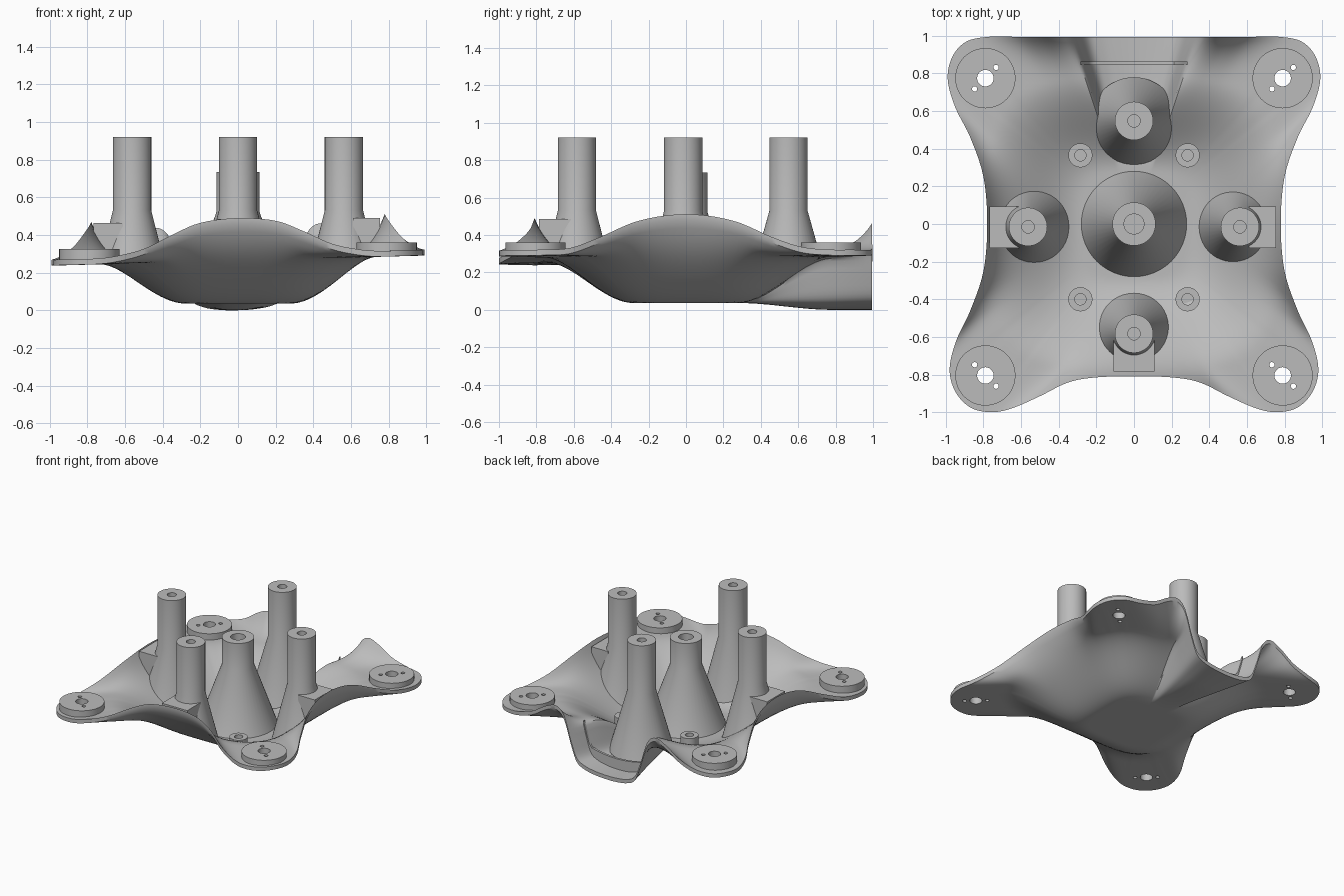
import bpy, bmesh, math
from mathutils import Vector

if "Cube" in bpy.data.objects:
    bpy.data.objects.remove(bpy.data.objects["Cube"])

GREY = bpy.data.materials.new("plain_grey")
GREY.use_nodes = True
GREY.diffuse_color = (0.5, 0.5, 0.5, 1)
GREY.node_tree.nodes["Principled BSDF"].inputs["Base Color"].default_value = (0.5, 0.5, 0.5, 1)

parts = []
SEG = 48
FLOOR = 0.066
SHELF = 0.295
THICK = 0.03
RINGS = 40


def loft(name, rings, cap_start=False, cap_end=False):
    """Join equal rings of points into one skin."""
    bm = bmesh.new()
    loops = [[bm.verts.new(p) for p in ring] for ring in rings]
    n = len(loops[0])
    for a, b in zip(loops, loops[1:]):
        for i in range(n):
            j = (i + 1) % n
            bm.faces.new((a[i], a[j], b[j], b[i]))
    if cap_start:
        bm.faces.new(loops[0][::-1])
    if cap_end:
        bm.faces.new(loops[-1])
    bmesh.ops.recalc_face_normals(bm, faces=bm.faces)
    mesh = bpy.data.meshes.new(name)
    bm.to_mesh(mesh)
    bm.free()
    mesh.materials.append(GREY)
    obj = bpy.data.objects.new(name, mesh)
    bpy.context.collection.objects.link(obj)
    parts.append(obj)
    return obj


def circle(x, y, r, z):
    return [(x + r * math.cos(math.tau * i / SEG), y + r * math.sin(math.tau * i / SEG), z)
            for i in range(SEG)]


# Rim of the tray: half outline from front middle to back middle
half = [(0, -.81, .49), (.2, -.815, .47), (.35, -.842, .41), (.5, -.915, .34), (.65, -.98, .305),
        (.76, -1, .295), (.87, -.975, .295), (.95, -.89, .295), (.98, -.77, .295),
        (.945, -.62, .305), (.87, -.46, .365), (.8, -.25, .455), (.78, 0, .49), (.8, .25, .455),
        (.87, .46, .365), (.95, .62, .31), (.99, .77, .295), (.965, .89, .295), (.89, .97, .295),
        (.77, .995, .305), (.64, .995, .345), (.52, .995, .42), (.43, .995, .45), (.36, .995, .39),
        (.3, .995, .21), (.25, .995, .09), (.18, .995, .05), (.09, .995, .034), (0, .995, .03)]
ctrl = [Vector(p) for p in half] + [Vector((-x, y, z)) for x, y, z in half[-2:0:-1]]
rim = []
for i in range(len(ctrl)):
    a, b, c, d = (ctrl[(i + k) % len(ctrl)] for k in (-1, 0, 1, 2))
    for step in range(5):
        t = step / 5
        rim.append((b * 2 + (c - a) * t + (a * 2 - b * 5 + c * 4 - d) * t ** 2
                    + (b * 3 - a - c * 3 + d) * t ** 3) / 2)
N = len(rim)
angles = [math.atan2(p.y, p.x) for p in rim]


def bowl_z(x, y, s, rim_z):
    """Squarish bowl rising to a shelf, with a lip that flicks up near the rim."""
    d = (x ** 4 + y ** 4) ** .25
    t = min(1, max(0, (d - .28) / .5))
    rise = t * t * (3 - 2 * t)
    shelf = min(SHELF, rim_z)
    return FLOOR + (shelf - FLOOR + .027 * x) * rise + (rim_z - shelf) * s ** 10


def height(x, y):
    """Top surface of the tray."""
    ang = math.atan2(y, x)
    for i in range(N):
        j = (i + 1) % N
        span = (angles[j] - angles[i]) % math.tau
        off = (ang - angles[i]) % math.tau
        if off <= span:
            p = rim[i].lerp(rim[j], off / span)
            return bowl_z(x, y, min(1, math.hypot(x, y) / p.xy.length), p.z)
    return FLOOR


# Curved tray shell: upper skin outwards, then under skin back inwards
def skin(drop):
    return [[(p.x * s, p.y * s, bowl_z(p.x * s, p.y * s, s, p.z) - drop) for p in rim]
            for s in (k / RINGS for k in range(1, RINGS + 1))]


tray = loft("tray_shell", skin(0) + skin(THICK)[::-1], True, True)


def pillar(name, x, y, r, top, neck, base_r, hole, depth):
    """Hollow-topped post whose flared foot meets the tray."""
    foot = []
    for i in range(SEG):
        c, s = math.cos(math.tau * i / SEG), math.sin(math.tau * i / SEG)
        for k in range(51):
            t = k / 50
            q = r + (base_r - r) * t
            px, py, z = x + q * c, y + q * s, neck + (FLOOR - neck) * t
            if z < height(px, py) - .01:
                break
        foot.append((px, py, z))
    loft(name, [foot, circle(x, y, r, neck), circle(x, y, r, top),
                circle(x, y, hole, top), circle(x, y, hole, top - depth)], cap_end=True)


pillar("centre_pillar", 0, 0, .115, .735, .52, .28, .053, .2)
pillar("front_pillar", 0, -.583, .102, .92, .53, .22, .033, .2)
pillar("back_pillar", 0, .548, .102, .92, .53, .232, .033, .2)
pillar("left_pillar", .563, -.015, .102, .92, .53, .22, .033, .2)
pillar("right_pillar", -.563, -.015, .102, .92, .53, .22, .033, .2)

# Small screw bosses on the floor
for side, sx in (("left", 1), ("right", -1)):
    for end, y in (("front", -.4), ("back", .365)):
        pillar(f"{end}_{side}_boss", sx * .285, y, .064, .182, .16, .064, .03, .06)


# Brackets tying the outer pillars to the rim
def bracket(name, direction, start, end, top, shift):
    d = Vector(direction)
    side = Vector((-d.y, d.x))
    rings = []
    for k in range(9):
        u = start + (end - start) * k / 8
        a, b = (d * u + side * w + Vector((0, shift)) for w in (-.11, .11))
        za, zb = (min(top - .004, height(*p) - .012) for p in (a, b))
        rings.append([(*a, za), (*b, zb), (*b, top), (*a, top)])
    loft(name, rings, True, True)


bracket("left_bracket", (1, 0), .61, .755, .49, -.018)
bracket("right_bracket", (-1, 0), .61, .768, .465, -.018)
bracket("front_bracket", (0, -1), .615, .785, .485, 0)

# Thin rib across the back channel
rings = []
for k in range(25):
    x = -.285 + .57 * k / 24
    low = height(x, .855) - .012
    top = max(low + .035, .16 - .05 * (1 - (x / .285) ** 2))
    rings.append([(x, .846, low), (x, .864, low), (x, .864, top), (x, .846, top)])
loft("channel_rib", rings, True, True)

# Corner pads with drilled holes
holes = []
pads = []
for side, sx, top in (("left", 1, .36), ("right", -1, .325)):
    for end, y, hx in (("front", -.805, -1), ("back", .775, 1)):
        x = sx * .79
        pads.append(loft(f"{end}_{side}_pad", [circle(x, y, .16, top - .06), circle(x, y, .16, top)],
                         True, True))
        for dx, dy, r in ((0, 0, .044), (hx * .057, .057, .014), (-hx * .057, -.057, .014)):
            holes.append((x + dx, y + dy, r))

bm = bmesh.new()
for x, y, r in holes:
    made = bmesh.ops.create_cone(bm, cap_ends=True, segments=24, radius1=r, radius2=r, depth=.6)
    bmesh.ops.translate(bm, verts=made["verts"], vec=(x, y, .3))
mesh = bpy.data.meshes.new("hole_cutter")
bm.to_mesh(mesh)
bm.free()
mesh.materials.append(GREY)
cutter = bpy.data.objects.new("hole_cutter", mesh)
bpy.context.collection.objects.link(cutter)
cutter.hide_render = True

for obj in [tray] + pads:
    cut = obj.modifiers.new("holes", "BOOLEAN")
    cut.operation = "DIFFERENCE"
    cut.solver = "EXACT"
    cut.object = cutter
    bpy.context.view_layer.objects.active = obj
    bpy.ops.object.modifier_apply(modifier=cut.name)
bpy.data.objects.remove(cutter)

# Smooth shading with crisp edges
bpy.ops.object.select_all(action="DESELECT")
for obj in parts:
    obj.select_set(True)
bpy.context.view_layer.objects.active = tray
bpy.ops.object.shade_smooth_by_angle(angle=math.radians(35))
